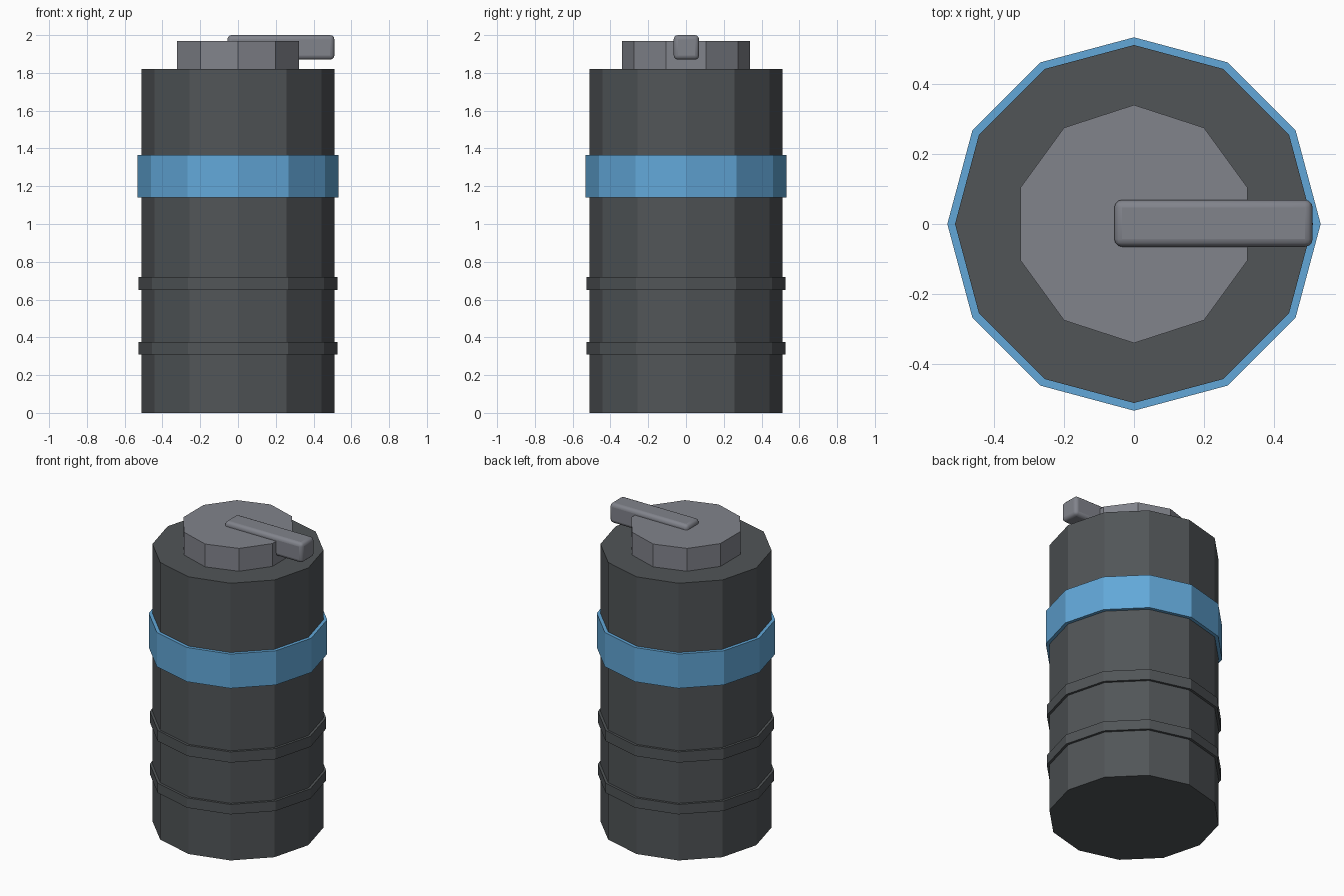
import bpy

cube = bpy.data.objects.get("Cube")
if cube:
    bpy.data.objects.remove(cube, do_unlink=True)


def make_material(name, color):
    mat = bpy.data.materials.new(name)
    mat.use_nodes = True
    mat.diffuse_color = (*color, 1)
    bsdf = next(n for n in mat.node_tree.nodes if n.type == 'BSDF_PRINCIPLED')
    bsdf.inputs["Base Color"].default_value = (*color, 1)
    return mat


dark = make_material("dark gunmetal", (0.082, 0.091, 0.097))
blue = make_material("blue paint", (0.122, 0.39, 0.69))
grey = make_material("cap grey", (0.22, 0.228, 0.26))


def prism(name, sides, radius, bottom, top, mat):
    """Flat-shaded upright prism with a corner on the y axis."""
    bpy.ops.mesh.primitive_cylinder_add(
        vertices=sides, radius=radius, depth=top - bottom,
        location=(0, 0, (bottom + top) / 2))
    obj = bpy.context.object
    obj.name = name
    obj.data.materials.append(mat)
    return obj


# Canister body with its raised bands
prism("body", 12, 0.511, 0, 1.82, dark)
prism("lower_rib", 12, 0.527, 0.31, 0.375, dark)
prism("upper_rib", 12, 0.527, 0.65, 0.72, dark)
prism("colour_band", 12, 0.533, 1.14, 1.365, blue)

# Ten-sided cap
prism("cap", 10, 0.34, 1.82, 1.97, grey)

# Rounded lever set into the cap and reaching out to one side
bpy.ops.mesh.primitive_cube_add(size=1, location=(0.227, 0.002, 1.935))
lever = bpy.context.object
lever.name = "lever"
lever.scale = (0.566, 0.134, 0.13)
bpy.ops.object.transform_apply(location=False, rotation=False, scale=True)
lever.data.materials.append(grey)
bevel = lever.modifiers.new("rounded edges", 'BEVEL')
bevel.width = 0.022
bevel.segments = 3
bpy.ops.object.shade_smooth_by_angle()
